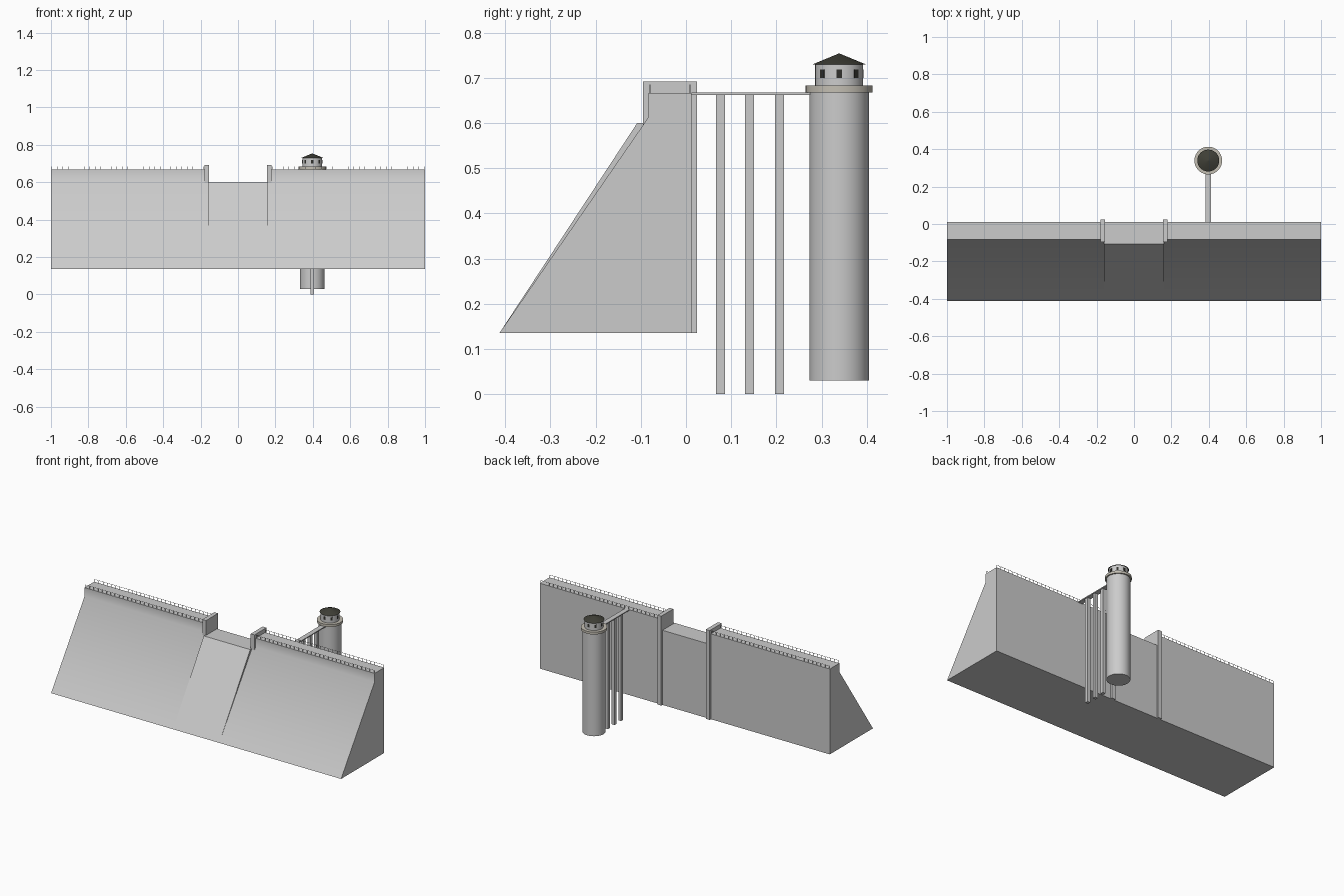
import bpy, bmesh, math
from mathutils import Matrix, Vector

default = bpy.data.objects.get("Cube")
if default:
    bpy.data.objects.remove(default, do_unlink=True)


def material(name, rgb):
    m = bpy.data.materials.new(name)
    m.use_nodes = True
    m.diffuse_color = (*rgb, 1)
    bsdf = m.node_tree.nodes["Principled BSDF"]
    bsdf.inputs["Base Color"].default_value = (*rgb, 1)
    bsdf.inputs["Roughness"].default_value = 0.8
    return m


CONCRETE = material("concrete grey", (0.6, 0.6, 0.6))
LEDGE = material("warm stone", (0.55, 0.52, 0.45))
ROOF = material("dark olive roof", (0.05, 0.05, 0.038))
GLASS = material("dark window", (0.03, 0.03, 0.025))


def finish(name, bm, mat, smooth=None):
    bmesh.ops.recalc_face_normals(bm, faces=bm.faces)
    mesh = bpy.data.meshes.new(name)
    bm.to_mesh(mesh)
    bm.free()
    mesh.materials.append(mat)
    ob = bpy.data.objects.new(name, mesh)
    bpy.context.scene.collection.objects.link(ob)
    if smooth:
        bpy.ops.object.select_all(action='DESELECT')
        ob.select_set(True)
        bpy.context.view_layer.objects.active = ob
        bpy.ops.object.shade_smooth_by_angle(angle=math.radians(smooth))
    return ob


def add_box(bm, lo, hi):
    lo, hi = Vector(lo), Vector(hi)
    bmesh.ops.create_cube(bm, size=1, matrix=Matrix.Translation((lo + hi) / 2)
                          @ Matrix.Diagonal((*(hi - lo), 1)))


def box(name, lo, hi, mat):
    bm = bmesh.new()
    add_box(bm, lo, hi)
    return finish(name, bm, mat)


def extrude_x(name, profile, x0, x1, mat, smooth=None):
    bm = bmesh.new()
    face = bm.faces.new([bm.verts.new((x0, y, z)) for y, z in profile])
    new = bmesh.ops.extrude_face_region(bm, geom=[face])["geom"]
    bmesh.ops.translate(bm, vec=(x1 - x0, 0, 0),
                        verts=[v for v in new if isinstance(v, bmesh.types.BMVert)])
    return finish(name, bm, mat, smooth)


def drum(name, r0, r1, z0, z1, mat, sides=40):
    bm = bmesh.new()
    bmesh.ops.create_cone(bm, cap_ends=True, segments=sides, radius1=r0, radius2=r1,
                          depth=z1 - z0,
                          matrix=Matrix.Translation((TX, TY, (z0 + z1) / 2)))
    return finish(name, bm, mat, 30)


# Dam walls either side of the lower spillway
BASE, CREST, BACK, TOE, LIP = 0.135, 0.667, 0.012, -0.413, -0.083
wall = [(TOE, BASE), (LIP, 0.613), (LIP, CREST), (BACK, CREST), (BACK, BASE)]
spill = [(TOE, BASE), (-0.108, 0.6), (BACK, 0.6), (BACK, BASE)]
extrude_x("dam_wall_right", wall, -1, -0.16, CONCRETE, 40)
extrude_x("dam_wall_left", wall, 0.16, 1, CONCRETE, 40)
extrude_x("spillway", spill, -0.16, 0.16, CONCRETE)

# Piers flanking the spillway and thin railings along the crest
for side, s in (("right", -1), ("left", 1)):
    pier = [(-0.095, 0.59), (-0.095, 0.692), (0.024, 0.692), (0.024, BASE),
            (0, BASE), (0, 0.59)]
    extrude_x("pier_" + side, pier, s * 0.154, s * 0.18, CONCRETE)
    for edge, y in (("front", LIP + 0.003), ("back", BACK - 0.003)):
        bm = bmesh.new()
        count = 28
        for i in range(count + 1):
            x = s * (0.185 + 0.81 * i / count)
            add_box(bm, (x - 0.001, y - 0.001, CREST), (x + 0.001, y + 0.001, 0.685))
        x0, x1 = sorted((s * 0.18, s * 0.996))
        add_box(bm, (x0, y - 0.0007, 0.6836), (x1, y + 0.0007, 0.685))
        finish(f"railing_{edge}_{side}", bm, CONCRETE)

# Footbridge on square columns
TX, TY = 0.397, 0.339
box("footbridge", (TX - 0.015, BACK, 0.662), (TX + 0.015, TY - 0.06, 0.668), CONCRETE)
for i, y in enumerate((0.076, 0.141, 0.207)):
    box(f"bridge_column_{i + 1}", (TX - 0.01, y - 0.01, 0),
        (TX + 0.01, y + 0.01, 0.663), CONCRETE)

# Intake tower
drum("tower_shaft", 0.066, 0.066, 0.03, 0.669, CONCRETE)
drum("tower_ledge", 0.074, 0.074, 0.668, 0.683, LEDGE)
drum("tower_cabin", 0.053, 0.053, 0.683, 0.731, CONCRETE)
drum("tower_roof", 0.0585, 0.0005, 0.73, 0.754, ROOF)

# Windows around the cabin
bm = bmesh.new()
for i in range(8):
    turn = Matrix.Translation((TX, TY, 0.709)) @ Matrix.Rotation(i * math.pi / 4, 4, 'Z')
    bmesh.ops.create_cube(bm, size=1, matrix=turn @ Matrix.Translation((0.0515, 0, 0))
                          @ Matrix.Diagonal((0.005, 0.012, 0.019, 1)))
finish("tower_windows", bm, GLASS)
